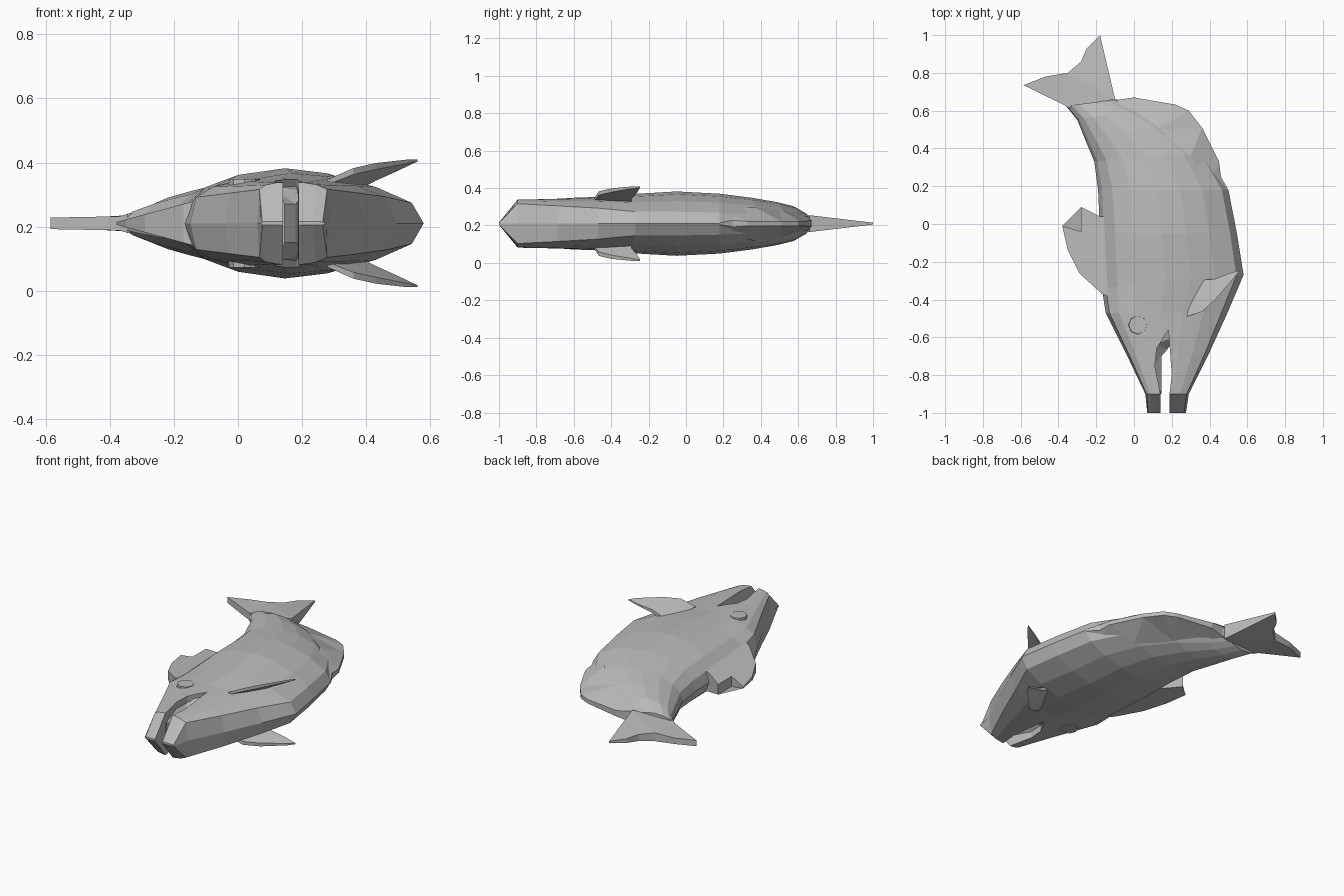
import bpy, bmesh
from mathutils import Vector

MID = 0.21  # height of the mirror plane of the fish, which lies on its side

if "Cube" in bpy.data.objects:
    bpy.data.objects.remove(bpy.data.objects["Cube"])

grey = bpy.data.materials.new("matte grey")
grey.use_nodes = True
grey.diffuse_color = (0.5, 0.5, 0.5, 1)
grey.node_tree.nodes["Principled BSDF"].inputs["Base Color"].default_value = (0.5, 0.5, 0.5, 1)


def finish(name, bm):
    bmesh.ops.recalc_face_normals(bm, faces=bm.faces)
    mesh = bpy.data.meshes.new(name)
    bm.to_mesh(mesh)
    bm.free()
    mesh.materials.append(grey)
    ob = bpy.data.objects.new(name, mesh)
    bpy.context.collection.objects.link(ob)
    return ob


def plate(name, points, height=lambda x, y: MID):
    """Closed plate from (x, y, half thickness) outline points."""
    bm = bmesh.new()
    up, down = ([bm.verts.new((x, y, height(x, y) + s * t)) for x, y, t in points]
                for s in (1, -1))
    bm.faces.new(up)
    bm.faces.new(down[::-1])
    for i in range(len(points)):
        j = (i + 1) % len(points)
        bm.faces.new((up[i], down[i], down[j], up[j]))
    bmesh.ops.triangulate(bm, faces=[f for f in bm.faces if len(f.verts) > 4])
    return finish(name, bm)


# Body: stations of back point, belly point, half thickness and boxiness
stations = [
    ((0.07, -1.0), (0.275, -1.0), 0.006, 0.8),
    ((0.06, -0.9), (0.29, -0.9), 0.13, 0.8),
    ((-0.04, -0.69), (0.395, -0.69), 0.135, 0.65),
    ((-0.15, -0.47), (0.495, -0.47), 0.143, 0.45),
    ((-0.17, -0.34), (0.58, -0.27), 0.157, 0.1),
    ((-0.18, -0.05), (0.545, -0.05), 0.172, 0),
    ((-0.19, 0.18), (0.5, 0.18), 0.16, 0),
    ((-0.21, 0.33), (0.38, 0.38), 0.138, 0),
    ((-0.26, 0.45), (0.2, 0.53), 0.115, 0),
    ((-0.30, 0.55), (0.03, 0.61), 0.092, 0),
    ((-0.36, 0.625), (-0.09, 0.66), 0.055, 0),
]
half = [(0, 0), (0.03, 0.36), (0.11, 0.66), (0.25, 0.88), (0.45, 1),
        (0.63, 0.91), (0.8, 0.7), (0.95, 0.37), (1, 0)]
section = half + [(t, -h) for t, h in half[-2:0:-1]]

bm = bmesh.new()
rings = []
for back, belly, thick, box in stations:
    ring = []
    for t, h in section:
        p = Vector(back).lerp(Vector(belly), t)
        rise = abs(h) ** (1 - box) * thick * (1 if h >= 0 else -1)
        ring.append(bm.verts.new((p.x, p.y, MID + rise)))
    rings.append(ring)
for a, b in zip(rings, rings[1:]):
    for i in range(len(a)):
        j = (i + 1) % len(a)
        bm.faces.new((a[i], a[j], b[j], b[i]))
bm.faces.new(rings[0])
bm.faces.new(rings[-1][::-1])
body = finish("body", bm)

# Mouth: a wedge cut between the two jaws
cutter = plate("mouth_cutter", [(0.182, -0.56, 0.3), (0.12, -0.66, 0.3),
                                (0.11, -0.75, 0.3), (0.14, -0.9, 0.3), (0.14, -1.1, 0.3),
                                (0.19, -1.1, 0.3), (0.188, -0.9, 0.3), (0.2, -0.8, 0.3)])
cutter.hide_render = True
cutter.hide_viewport = True
cutter.display_type = 'WIRE'
cut = body.modifiers.new("mouth", 'BOOLEAN')
cut.operation = 'DIFFERENCE'
cut.solver = 'EXACT'
cut.object = cutter

# Sloping lining at the back of the mouth and along the upper jaw
plate("mouth_lining", [(0.185, -0.54, 0.12), (0.1, -0.64, 0.12), (0.09, -0.76, 0.11),
                       (0.135, -0.9, 0.1), (0.145, -0.9, 0.06), (0.145, -0.7, 0.06),
                       (0.18, -0.66, 0.06), (0.21, -0.6, 0.1)])

# Tail, back and belly fins lie on the mirror plane
plate("tail_fin", [(-0.345, 0.615, 0.03), (-0.37, 0.63, 0.022), (-0.585, 0.735, 0.018),
                   (-0.47, 0.78, 0.018), (-0.35, 0.8, 0.025), (-0.28, 0.86, 0.02),
                   (-0.25, 0.93, 0.013), (-0.18, 1.0, 0.005), (-0.1, 0.66, 0.045)])

back_outline = [(-0.12, -0.39), (-0.17, -0.37), (-0.29, -0.26), (-0.35, -0.14),
                (-0.38, -0.01), (-0.28, -0.04), (-0.28, 0.09), (-0.18, 0.04), (-0.12, 0.04)]
plate("back_fin", [(x, y, 0.27 * (x + 0.395)) for x, y in back_outline])

plate("belly_fin", [(-0.1, 0.655, 0.035), (0.0, 0.67, 0.018), (0.22, 0.632, 0.012),
                    (0.29, 0.6, 0.012), (0.36, 0.51, 0.012), (0.45, 0.33, 0.012),
                    (0.46, 0.25, 0.018), (0.5, 0.18, 0.005), (0.4, 0.2, 0.07),
                    (0.3, 0.36, 0.09), (0.12, 0.5, 0.08), (0.0, 0.58, 0.055)])

# Side fins and eyes, one of each on either flank
for side, label in ((1, "upper"), (-1, "lower")):
    plate(label + "_side_fin",
          [(0.28, -0.49, 0.008), (0.36, -0.465, 0.01), (0.43, -0.4, 0.01),
           (0.53, -0.285, 0.006), (0.56, -0.245, 0.003), (0.5, -0.262, 0.006),
           (0.43, -0.29, 0.01), (0.33, -0.3, 0.014), (0.3, -0.37, 0.014)],
          lambda x, y: MID + side * (0.143 + 0.52 * (x - 0.43) - 0.32 * (y + 0.29)))
    bm = bmesh.new()
    bmesh.ops.create_cone(bm, cap_ends=True, segments=8, radius1=0.052, radius2=0.048, depth=0.05)
    for v in bm.verts:
        v.co = Vector((0.02 + v.co.x, -0.535 + v.co.y, MID + side * (0.113 + v.co.z)))
    finish(label + "_eye", bm)
